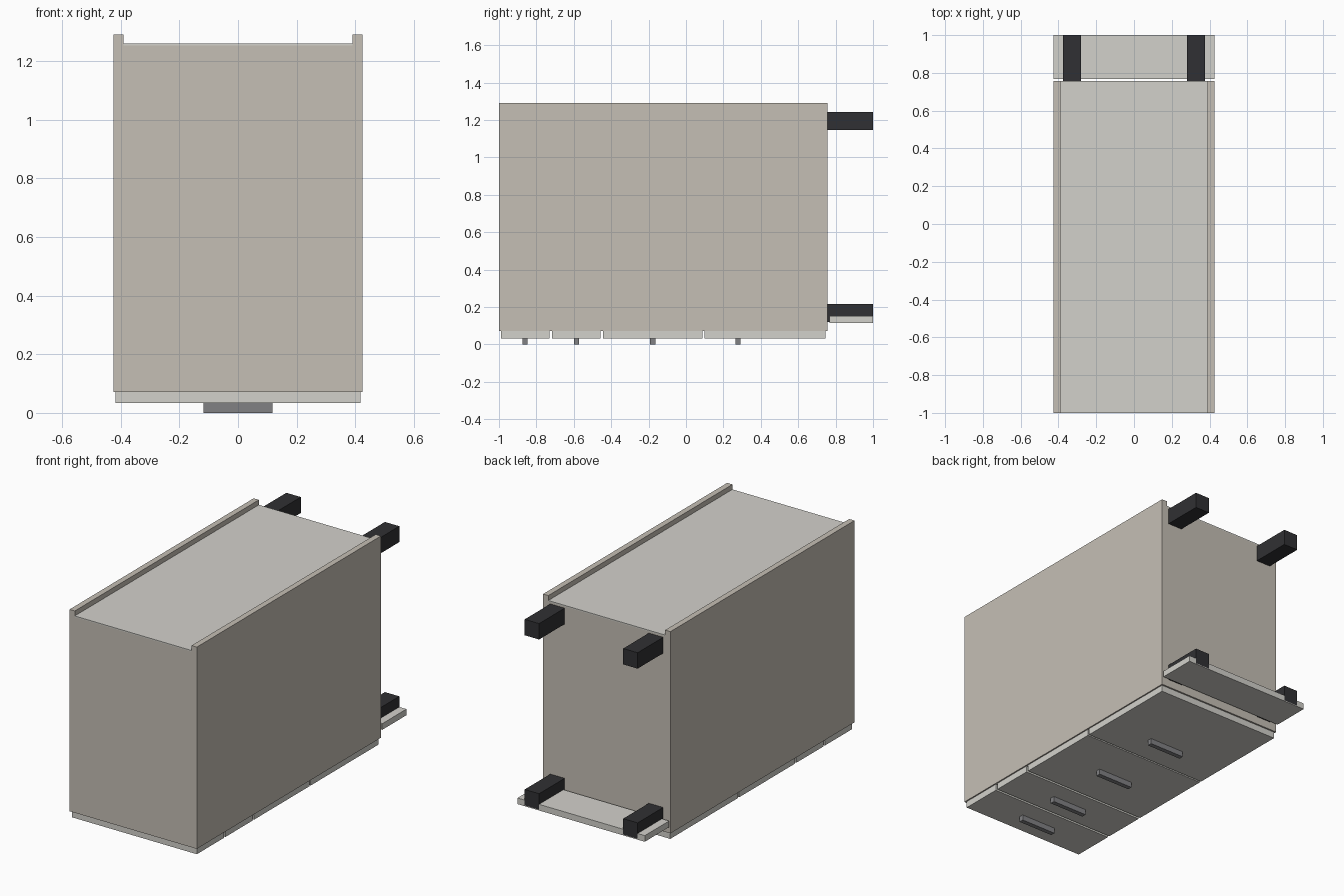
import bpy

if "Cube" in bpy.data.objects:
    bpy.data.objects.remove(bpy.data.objects["Cube"])

def material(name, color):
    m = bpy.data.materials.new(name)
    m.diffuse_color = (*color, 1)
    m.use_nodes = True
    m.node_tree.nodes["Principled BSDF"].inputs["Base Color"].default_value = m.diffuse_color
    return m

body = material("warm_body", (0.56, 0.52, 0.46))
light = material("pale_front", (0.65, 0.64, 0.60))
dark = material("dark_leg", (0.03, 0.03, 0.033))
metal = material("handle_grey", (0.22, 0.22, 0.23))

def box(name, x, y, z, mat, bevel=0):
    """Box spanning the (min, max) pairs on each axis."""
    bpy.ops.mesh.primitive_cube_add(size=1, location=[sum(r) / 2 for r in (x, y, z)])
    ob = bpy.context.object
    ob.name = name
    ob.scale = [r[1] - r[0] for r in (x, y, z)]
    bpy.ops.object.transform_apply(location=False, rotation=False, scale=True)
    ob.data.materials.append(mat)
    if bevel:
        mod = ob.modifiers.new("edge", 'BEVEL')
        mod.width, mod.segments = bevel, 1
    return ob

W, IN = 0.425, 0.39          # outer and inner half width
Y0, Y1 = -1.0, 0.756         # cabinet extent along its height
Z0, ZB, Z1 = 0.072, 1.253, 1.29
T = 0.035                    # board thickness

# Carcass lying on its drawer side
for side, x in (("left", (-W, -IN)), ("right", (IN, W))):
    box(side + "_side_panel", x, (Y0, Y1), (Z0, Z1), body)
box("top_panel", (-IN, IN), (Y0, Y0 + T), (Z0, ZB), body)
box("bottom_panel", (-IN, IN), (Y1 - T, Y1), (Z0, ZB), body)
box("back_panel", (-IN, IN), (Y0, Y1), (ZB, ZB + 0.007), light)

# Drawer fronts with bar handles: (start, end, handle centre)
drawers = [(-0.988, -0.730, -0.861), (-0.716, -0.457, -0.585),
           (-0.443, 0.088, -0.178), (0.098, 0.746, 0.278)]
for i, (a, b, h) in enumerate(drawers, 1):
    box(f"drawer_front_{i}", (-0.417, 0.417), (a, b), (0.033, Z0), light)
    box(f"drawer_handle_{i}", (-0.118, 0.118), (h - 0.014, h + 0.014), (0, 0.033), metal)

# Four square legs
for side, x in (("left", (-0.377, -0.281)), ("right", (0.281, 0.377))):
    for end, z in (("front", (0.12, 0.216)), ("back", (1.147, 1.243))):
        box(f"{end}_{side}_leg", x, (Y1, 1.0), z, dark)

# Plinth board in front of the legs
box("plinth", (-W, W), (0.768, 1.0), (0.115, 0.152), light)
